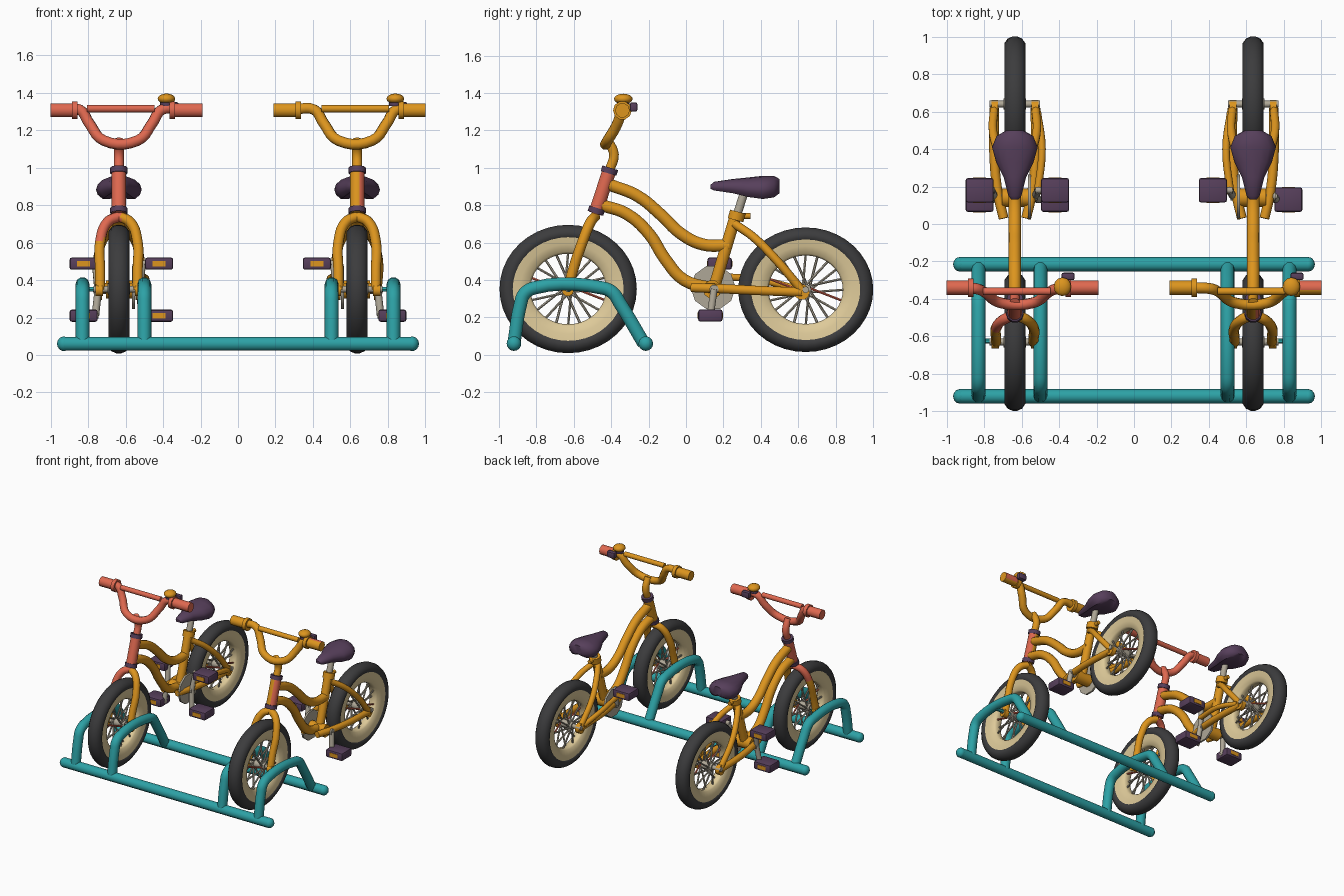
import bpy, bmesh
from math import sin, cos, pi, radians
from mathutils import Vector, Matrix

cube = bpy.data.objects.get("Cube")
if cube:
    bpy.data.objects.remove(cube)


def material(name, rgb):
    m = bpy.data.materials.new(name)
    m.use_nodes = True
    m.diffuse_color = (*rgb, 1)
    m.node_tree.nodes["Principled BSDF"].inputs["Base Color"].default_value = (*rgb, 1)
    return m


ORANGE = material("orange paint", (0.72, 0.30, 0.013))
CORAL = material("coral paint", (0.74, 0.14, 0.08))
TEAL = material("teal paint", (0.026, 0.36, 0.38))
PURPLE = material("dark purple", (0.095, 0.05, 0.105))
TYRE = material("tyre rubber", (0.045, 0.045, 0.047))
CREAM = material("cream wall", (0.73, 0.59, 0.32))
METAL = material("dull metal", (0.43, 0.39, 0.31))
built = []


def add_object(name, mesh, mat, second=None, rule=None):
    """Link a mesh; faces for which rule(centre, normal) holds get the second material."""
    mesh.materials.clear()
    mesh.materials.append(mat)
    if rule:
        mesh.materials.append(second)
        for f in mesh.polygons:
            f.material_index = int(rule(f.center, f.normal))
    ob = bpy.data.objects.new(name, mesh)
    bpy.context.collection.objects.link(ob)
    built.append(ob)
    return ob


def from_bmesh(name, bm, mat, **kw):
    bmesh.ops.recalc_face_normals(bm, faces=bm.faces)
    mesh = bpy.data.meshes.new(name)
    bm.to_mesh(mesh)
    bm.free()
    return add_object(name, mesh, mat, **kw)


def tube(name, paths, radius, mat, **kw):
    """Sweep round tubes along smooth paths."""
    cu = bpy.data.curves.new(name, "CURVE")
    cu.dimensions = "3D"
    cu.bevel_depth = radius
    cu.bevel_resolution = 1 if radius < 0.015 else 3
    cu.use_fill_caps = True
    for path in paths:
        sp = cu.splines.new("BEZIER")
        sp.resolution_u = 1 if len(path) == 2 else 5
        sp.bezier_points.add(len(path) - 1)
        for bp, co in zip(sp.bezier_points, path):
            bp.co = co
            bp.handle_left_type = bp.handle_right_type = "AUTO"
    tmp = bpy.data.objects.new(name + " path", cu)
    bpy.context.collection.objects.link(tmp)
    dg = bpy.context.evaluated_depsgraph_get()
    mesh = bpy.data.meshes.new_from_object(tmp.evaluated_get(dg))
    bpy.data.objects.remove(tmp)
    mesh.name = name
    return add_object(name, mesh, mat, **kw)


def box(name, centre, size, mat, bevel=0.0):
    bm = bmesh.new()
    bmesh.ops.create_cube(bm, size=1, matrix=Matrix.Translation(centre) @ Matrix.Diagonal((*size, 1)))
    if bevel:
        bmesh.ops.bevel(bm, geom=bm.edges[:], offset=bevel, segments=2, affect="EDGES", profile=0.5)
    return from_bmesh(name, bm, mat)


def ball(name, centre, size, mat):
    bm = bmesh.new()
    bmesh.ops.create_uvsphere(bm, u_segments=12, v_segments=8, radius=1,
                              matrix=Matrix.Translation(centre) @ Matrix.Diagonal((*size, 1)))
    return from_bmesh(name, bm, mat)


def loft(name, rings, mat, closed=False):
    bm = bmesh.new()
    loops = [[bm.verts.new(p) for p in ring] for ring in rings]
    n = len(loops[0])
    for a, b in zip(loops, loops[1:] + loops[:1] if closed else loops[1:]):
        for i in range(n):
            j = (i + 1) % n
            bm.faces.new((a[i], a[j], b[j], b[i]))
    if not closed:
        bm.faces.new(loops[0])
        bm.faces.new(loops[-1])
    return from_bmesh(name, bm, mat)


def wheel(name, centre, ry, rz):
    """Slightly oval wheel: tyre, cream wall, hub and crossed spokes."""
    c = Vector(centre)

    def at(x, r, a):
        return c + Vector((x, r * ry * cos(a), r * rz * sin(a)))

    def lathe(part, profile, mat):
        rings = [[at(x, r, 2 * pi * k / 40) for r, x in profile] for k in range(40)]
        loft(name + part, rings, mat, closed=True)

    half = [(0.79, 0.045), (0.83, 0.056), (0.9, 0.056), (0.97, 0.038), (1, 0.013)]
    lathe("_tyre", half + [(r, -x) for r, x in reversed(half)], TYRE)
    half = [(0.55, 0.02), (0.58, 0.034), (0.7, 0.045), (0.81, 0.05)]
    lathe("_cream_wall", half + [(r, -x) for r, x in reversed(half)], CREAM)
    spokes = []
    for k in range(20):
        a, side = 2 * pi * k / 20, 1 if k % 2 else -1
        spokes.append([at(0.04 * side, 0.06, a + 0.8 * side), at(0.01 * side, 0.57, a)])
    tube(name + "_spokes", spokes[:9] + spokes[10:-1], 0.007, METAL)
    tube(name + "_bright_spokes", [spokes[9], spokes[-1]], 0.007, CORAL)
    tube(name + "_hub", [(at(-0.06, 0, 0), at(0.06, 0, 0))], 0.03, METAL)
    tube(name + "_axle", [(at(-0.135, 0, 0), at(0.135, 0, 0))], 0.018, METAL)


def bike(name, cx, s, bar_mat, bell_x, pedals):
    def P(x, y, z):
        return Vector((cx + s * x, y, z))

    def T(part, paths, r, mat, **kw):
        return tube(name + part, [[P(*p) for p in path] for path in paths], r, mat, **kw)

    coral = bar_mat is CORAL
    wheel(name + "_front_wheel", P(0, -0.63, 0.352), 0.367, 0.343)
    wheel(name + "_rear_wheel", P(0, 0.64, 0.348), 0.361, 0.333)

    # Frame tubes
    T("_top_tube", [[(0, -0.41, 0.91), (0, -0.26, 0.85), (0, -0.13, 0.745), (0, -0.03, 0.65),
                     (0, 0.09, 0.59), (0, 0.23, 0.585)]], 0.034, ORANGE)
    T("_down_tube", [[(0, -0.45, 0.8), (0, -0.32, 0.755), (0, -0.2, 0.65), (0, -0.11, 0.51),
                      (0, -0.01, 0.4), (0, 0.14, 0.355)]], 0.034, ORANGE)
    T("_seat_tube", [[(0, 0.27, 0.76), (0, 0.15, 0.36)]], 0.033, ORANGE)
    T("_bottom_bracket", [[(-0.07, 0.14, 0.35), (0.07, 0.14, 0.35)]], 0.05, ORANGE)
    T("_seat_clamp", [[(0, 0.265, 0.72), (0, 0.277, 0.765)]], 0.045, ORANGE)
    T("_clamp_bolt", [[(0, 0.27, 0.742), (0, 0.345, 0.742)]], 0.016, ORANGE)
    T("_seat_post", [[(0, 0.27, 0.74), (0, 0.315, 0.88)]], 0.024, METAL)
    sides = (-1, 1)
    T("_chain_stays", [[(0.06 * k, 0.03, 0.36), (0.09 * k, 0.16, 0.355), (0.11 * k, 0.36, 0.345),
                        (0.11 * k, 0.62, 0.335)] for k in sides], 0.026, ORANGE)
    T("_seat_stays", [[(0.02 * k, 0.26, 0.7), (0.075 * k, 0.36, 0.63), (0.115 * k, 0.48, 0.51),
                       (0.11 * k, 0.62, 0.345)] for k in sides], 0.023, ORANGE)
    T("_dropouts", [[(0.09 * k, 0.62, 0.335), (0.125 * k, 0.62, 0.335)] for k in sides], 0.042, ORANGE)
    T("_chain_guard", [[(-0.12, 0.16, 0.42), (-0.145, 0.4, 0.4), (-0.12, 0.6, 0.35)]], 0.02, ORANGE)

    # Fork
    fork = [[(0, -0.485, 0.74), (0.06 * k, -0.51, 0.71), (0.1 * k, -0.555, 0.6),
             (0.1 * k, -0.605, 0.45), (0.1 * k, -0.632, 0.345)] for k in sides]
    T("_fork", fork, 0.028, ORANGE, second=CORAL,
      rule=lambda c, n: coral and c.z > 0.62 and c.x < cx + 0.01)
    T("_fork_ends", [[(0.085 * k, -0.632, 0.345), (0.125 * k, -0.632, 0.345)] for k in sides], 0.032, ORANGE)

    # Steering column
    T("_head_tube", [[(0, -0.485, 0.755), (0, -0.41, 0.985)]], 0.039, bar_mat, second=CORAL,
      rule=lambda c, n: n.x > 0.5)
    T("_head_collars", [[(0, -0.484, 0.757), (0, -0.475, 0.785)], [(0, -0.414, 0.97), (0, -0.405, 1)]],
      0.046, PURPLE)
    T("_stem", [[(0, -0.408, 0.99), (0, -0.385, 1.07), (0, -0.42, 1.15)]], 0.027, bar_mat)

    # Handlebar, crossbar and grips
    T("_handlebar", [[(-0.34, -0.34, 1.31), (-0.23, -0.345, 1.31), (-0.18, -0.365, 1.24),
                      (-0.1, -0.42, 1.145), (0.08, -0.42, 1.145), (0.16, -0.365, 1.24),
                      (0.21, -0.345, 1.31), (0.27, -0.34, 1.31)]], 0.029, bar_mat)
    T("_crossbar", [[(-0.19, -0.36, 1.315), (0.17, -0.36, 1.315)]], 0.02, bar_mat)
    for label, inner, outer in (("_long_grip", -0.3, -0.446), ("_short_grip", 0.22, 0.364)):
        near = P(inner, -0.34, 1.307)
        step = Vector((0.03 if outer > near.x - cx and s * outer > 0 else -0.03, 0, 0))
        T(label, [[(inner, -0.34, 1.307), (outer, -0.34, 1.307)]], 0.039, bar_mat, second=CORAL,
          rule=lambda c, n: c.x > cx and n.y + n.z > 0.3)
        tube(name + label + "_flange", [[near, near + step]], 0.05, bar_mat)

    # Bell on its bracket
    bell = Vector((bell_x, -0.335, 1.36))
    ball(name + "_bell", bell + Vector((0, 0, 0.008)), (0.047, 0.05, 0.028), ORANGE)
    tube(name + "_bell_base", [[bell - Vector((0, 0, 0.03)), bell]], 0.034, PURPLE)
    box(name + "_bell_lever", bell + Vector((0.03, 0.055, -0.035)), (0.07, 0.04, 0.05), PURPLE, 0.01)

    # Saddle: narrow nose, broad back, hollow underside
    rings = []
    for y, w, top, low in ((0.13, 0.018, 0.908, 0.885), (0.15, 0.035, 0.925, 0.87),
                           (0.25, 0.06, 0.94, 0.85), (0.33, 0.1, 0.948, 0.825),
                           (0.41, 0.122, 0.957, 0.81), (0.47, 0.098, 0.957, 0.82),
                           (0.5, 0.045, 0.94, 0.85)):
        ring = []
        for k in range(16):
            a = 2 * pi * k / 16
            h = sin(a) * (1 if sin(a) > 0 else 1 - 0.5 * abs(sin(a)) ** 8)
            ring.append(P(w * cos(a), y, (top + low) / 2 + h * (top - low) / 2))
        rings.append(ring)
    loft(name + "_saddle", rings, PURPLE)

    # Chainring, cranks and pedals
    T("_chainring", [[(-0.085, 0.145, 0.36), (-0.07, 0.145, 0.36)]], 0.12, METAL)
    T("_crank_axle", [[(-0.12, 0.15, 0.35), (0.12, 0.15, 0.35)]], 0.025, METAL)
    for k, up in pedals:
        x, y, z = (-0.215 if k < 0 else 0.188), (0.18 if up else 0.13), (0.488 if up else 0.21)
        tag = f"_{'upper' if up else 'lower'}_{'inner' if k < 0 else 'outer'}"
        T(tag + "_crank", [[(0.11 * k, 0.15, 0.35), (0.125 * k, y, z)]], 0.02, METAL)
        T(tag + "_spindle", [[(0.11 * k, y, z), (x, y, z)]], 0.017, METAL)
        box(name + tag + "_pedal", P(x, y, z), (0.15, 0.13, 0.065), PURPLE, 0.012)
        for side in sides:
            box(name + tag + "_reflector", P(x, y + side * 0.065, z), (0.07, 0.006, 0.03), ORANGE)


# Rack: two floor rails and four hoops
for label, y in (("front", -0.92), ("back", -0.215)):
    tube(label + "_rail", [[(-0.93, y, 0.06), (0.93, y, 0.06)]], 0.039, TEAL)
    for x in (-0.93, 0.93):
        ball(label + "_rail_end", (x, y, 0.06), (0.036, 0.039, 0.039), TEAL)
for x in (-0.83, -0.5, 0.5, 0.83):
    tube("rack_hoop", [[(x, -0.92, 0.06), (x, -0.885, 0.27), (x, -0.865, 0.325), (x, -0.81, 0.358),
                        (x, -0.45, 0.358), (x, -0.395, 0.335), (x, -0.35, 0.27), (x, -0.225, 0.06)]],
         0.037, TEAL)
for x in (-0.83, 0.5):
    tube("rack_cross_pin", [[(x, -0.625, 0.35), (x + 0.33, -0.625, 0.35)]], 0.014, TEAL)

bike("orange_bike", 0.636, 1, ORANGE, 0.84, [(-1, True), (1, False)])
bike("coral_bike", -0.636, -1, CORAL, -0.382, [(k, up) for k in (-1, 1) for up in (True, False)])

# Smooth shading with sharp edges kept
bpy.ops.object.select_all(action="DESELECT")
for ob in built:
    ob.select_set(True)
bpy.context.view_layer.objects.active = built[0]
bpy.ops.object.shade_smooth_by_angle(angle=radians(40))
